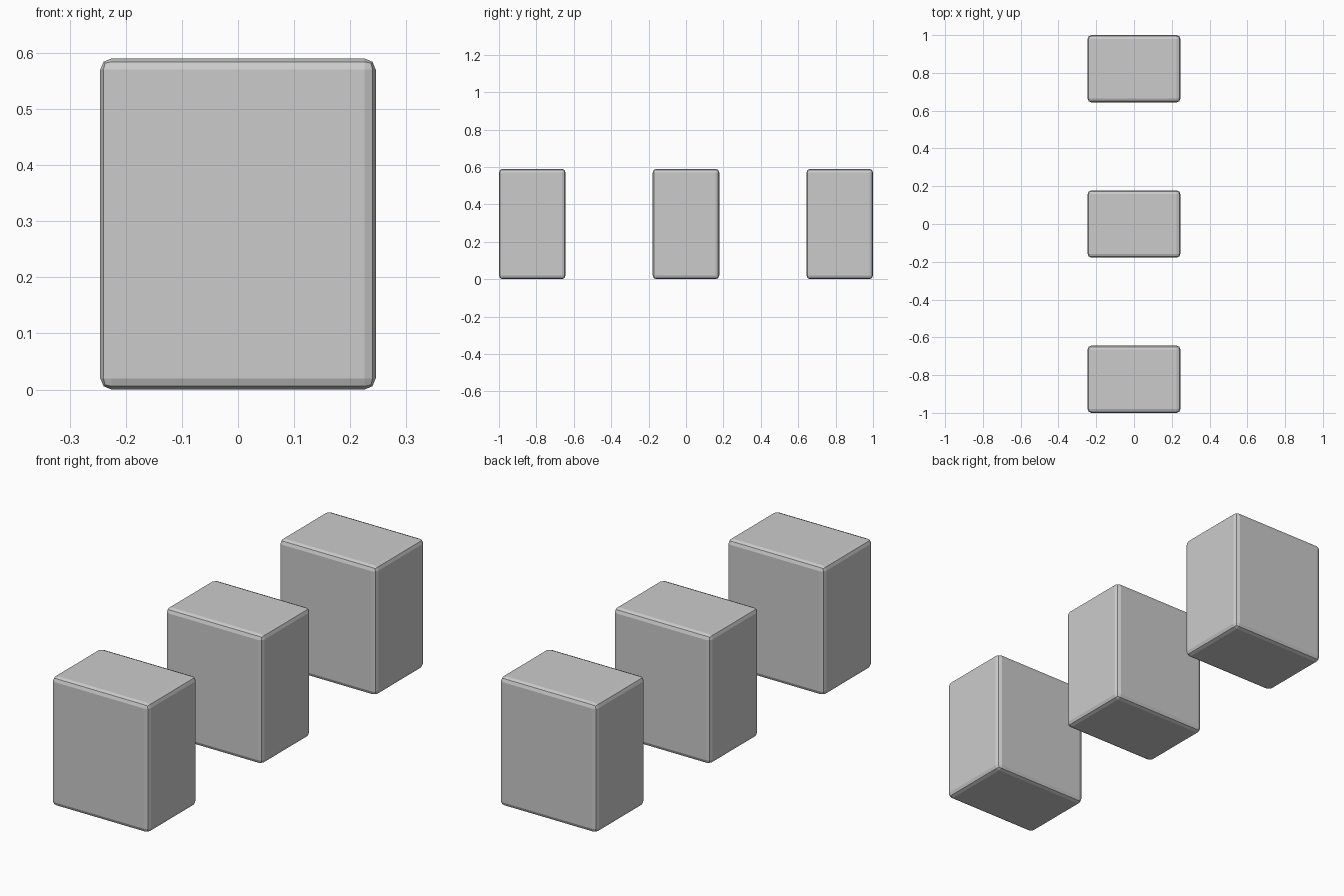
import bpy

if "Cube" in bpy.data.objects:
    bpy.data.objects.remove(bpy.data.objects["Cube"])

WIDTH, DEPTH, HEIGHT = 0.491, 0.356, 0.59


def bevelled_block(name, y):
    bpy.ops.mesh.primitive_cube_add(size=1, location=(0, y, HEIGHT / 2))
    block = bpy.context.object
    block.name = name
    block.scale = (WIDTH, DEPTH, HEIGHT)
    bpy.ops.object.transform_apply(location=False, rotation=False, scale=True)
    # Narrow two-step rounding on every edge
    bevel = block.modifiers.new("edge_rounding", 'BEVEL')
    bevel.width = 0.02
    bevel.segments = 2
    bevel.limit_method = 'NONE'


# Row of three identical blocks, front to back
spacing = 1 - DEPTH / 2
for name, step in (("front_block", -1), ("middle_block", 0), ("back_block", 1)):
    bevelled_block(name, step * spacing)
